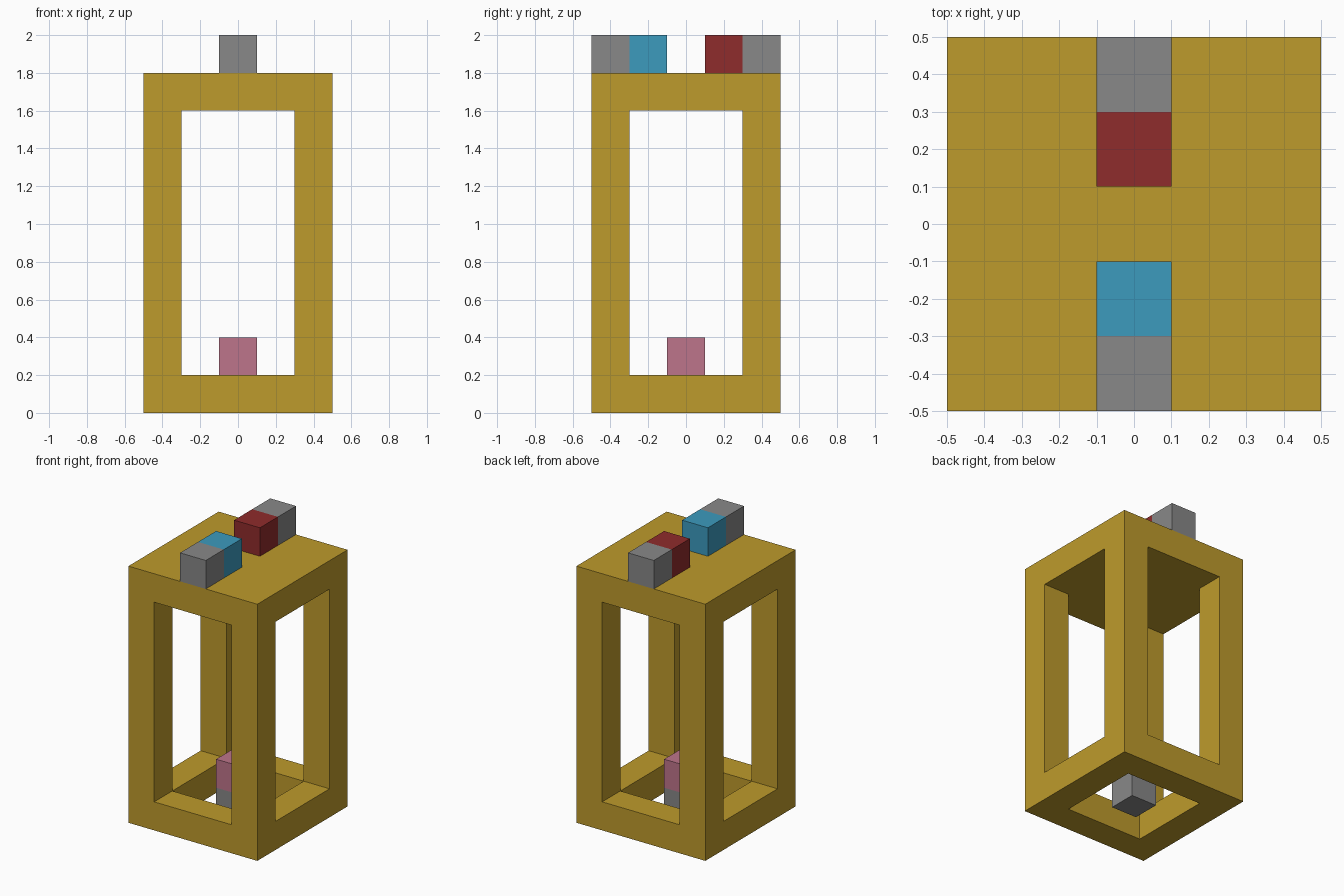
import bpy
import bmesh
from mathutils import Matrix, Vector

cube = bpy.data.objects.get("Cube")
if cube:
    bpy.data.objects.remove(cube, do_unlink=True)


def make_material(name, rgb):
    mat = bpy.data.materials.new(name)
    mat.use_nodes = True
    mat.diffuse_color = (*rgb, 1)
    mat.node_tree.nodes["Principled BSDF"].inputs["Base Color"].default_value = (*rgb, 1)
    return mat


gold = make_material("gold", (0.515, 0.328, 0.025))
grey = make_material("grey", (0.246, 0.246, 0.246))
blue = make_material("blue", (0.045, 0.328, 0.515))
red = make_material("dark red", (0.275, 0.025, 0.025))
pink = make_material("pink", (0.515, 0.178, 0.258))


def box(name, low, high, mat):
    """Axis-aligned box between two corners."""
    low, high = Vector(low), Vector(high)
    bm = bmesh.new()
    bmesh.ops.create_cube(bm, size=1, matrix=Matrix.Translation((low + high) / 2)
                          @ Matrix.Diagonal((*(high - low), 1)))
    mesh = bpy.data.meshes.new(name)
    bm.to_mesh(mesh)
    bm.free()
    mesh.materials.append(mat)
    obj = bpy.data.objects.new(name, mesh)
    bpy.context.collection.objects.link(obj)
    return obj


# Cage: a solid block with windows on four sides and an open bottom
frame = box("frame", (-0.5, -0.5, 0), (0.5, 0.5, 1.8), gold)
cuts = {
    "side_window_cutter": ((-0.6, -0.3, 0.2), (0.6, 0.3, 1.6)),
    "front_window_cutter": ((-0.3, -0.6, 0.2), (0.3, 0.6, 1.6)),
    "floor_cutter": ((-0.3, -0.3, -0.1), (0.3, 0.3, 1.0)),
}
for name, (low, high) in cuts.items():
    cutter = box(name, low, high, gold)
    cutter.hide_render = True
    mod = frame.modifiers.new(name, "BOOLEAN")
    mod.operation = "DIFFERENCE"
    mod.solver = "EXACT"
    mod.object = cutter
    bpy.context.view_layer.objects.active = frame
    bpy.ops.object.modifier_apply(modifier=name)
    bpy.data.objects.remove(cutter, do_unlink=True)

# Terminals on the roof: grey outer half, coloured inner half
for side, sign, colour in (("front", -1, blue), ("back", 1, red)):
    for part, near, far, mat in (("tip", 0.1, 0.3, colour), ("base", 0.3, 0.5, grey)):
        y0, y1 = sorted((sign * near, sign * far))
        box(f"{side}_terminal_{part}", (-0.1, y0, 1.8), (0.1, y1, 2), mat)

# Post standing in the middle of the open floor
box("centre_post_base", (-0.1, -0.1, 0), (0.1, 0.1, 0.2), grey)
box("centre_post_tip", (-0.1, -0.1, 0.2), (0.1, 0.1, 0.4), pink)
